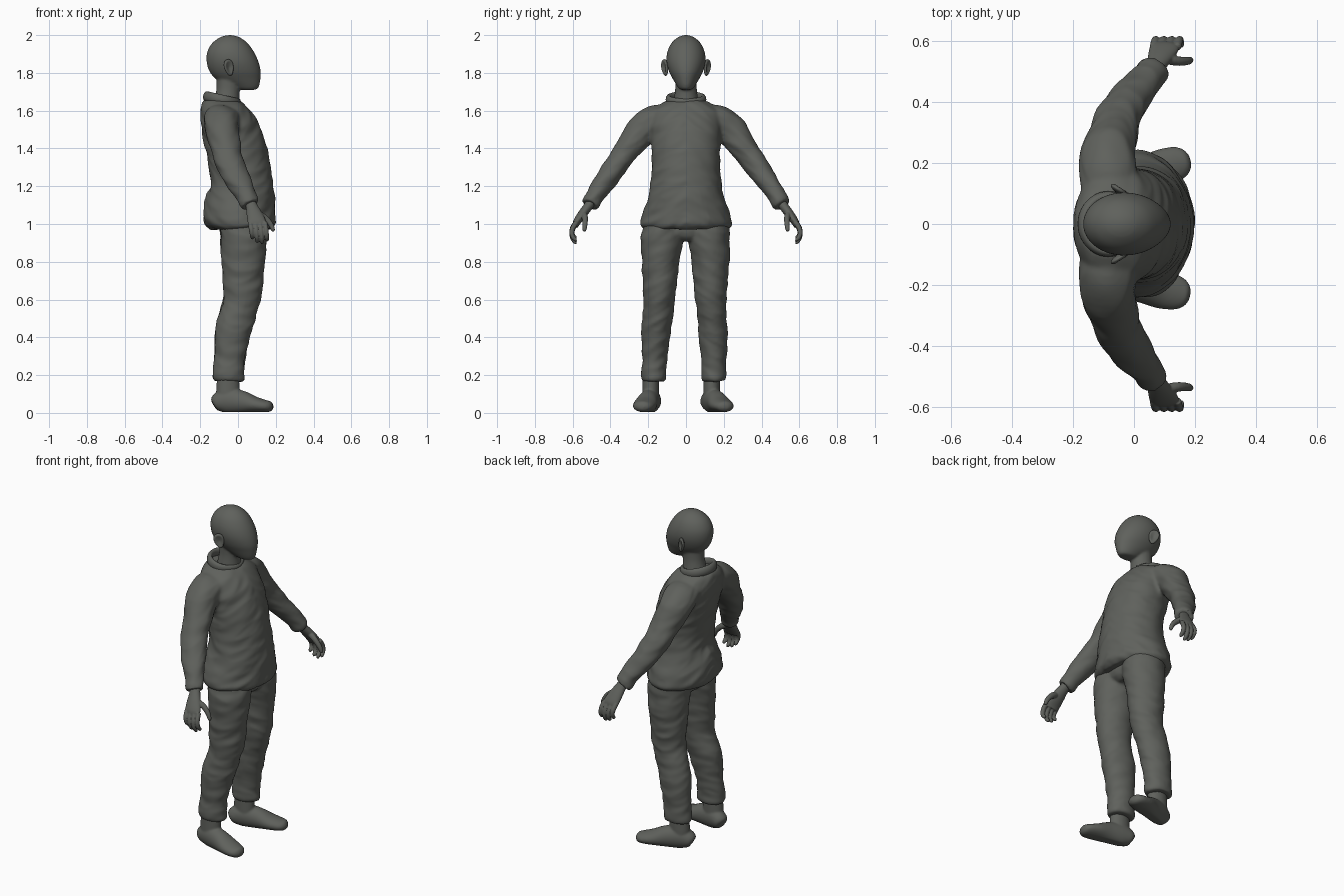
import bpy, bmesh, math
from mathutils import Vector, Matrix, noise

cube = bpy.data.objects.get("Cube")
if cube:
    bpy.data.objects.remove(cube, do_unlink=True)

grey = bpy.data.materials.new("warm_dark_grey")
grey.use_nodes = True
colour = (0.115, 0.12, 0.108, 1)
grey.diffuse_color = colour
shader = grey.node_tree.nodes["Principled BSDF"]
shader.inputs["Base Color"].default_value = colour
shader.inputs["Roughness"].default_value = 0.8

UP, FORWARD = Vector((0, 0, 1)), Vector((1, 0, 0))


def smooth_path(rows, steps):
    """Catmull-Rom through rows of (x, y, z, radius, radius)."""
    out = []
    last = len(rows) - 1
    for i in range(last):
        a, b = rows[max(i - 1, 0)], rows[i]
        c, d = rows[i + 1], rows[min(i + 2, last)]
        for s in range(steps):
            t = s / steps
            out.append([q + t / 2 * (r - p + t * (2 * p - 5 * q + 4 * r - e
                        + t * (3 * (q - r) + e - p))) for p, q, r, e in zip(a, b, c, d)])
    return out + [list(rows[last])]


def tube(bm, rows, level=False, ref=FORWARD, sides=32, steps=4):
    """Closed loft of ellipses; level keeps every ring horizontal."""
    path = smooth_path(rows, steps)
    centres = [Vector(p[:3]) for p in path]
    rings = []
    for i, p in enumerate(path):
        along = centres[min(i + 1, len(path) - 1)] - centres[max(i - 1, 0)]
        along = UP if level else along.normalized()
        u = (ref - along * ref.dot(along)).normalized()
        w = along.cross(u)
        ring = []
        for k in range(sides):
            a = math.tau * k / sides
            offset = u * math.cos(a) * p[3] + w * math.sin(a) * p[4]
            ring.append(bm.verts.new(centres[i] + offset))
        rings.append(ring)
    for lower, upper in zip(rings, rings[1:]):
        for k in range(sides):
            n = (k + 1) % sides
            bm.faces.new((lower[k], lower[n], upper[n], upper[k]))
    bm.faces.new(rings[0][::-1])
    bm.faces.new(rings[-1])


def finish(name, bm):
    bmesh.ops.recalc_face_normals(bm, faces=bm.faces)
    mesh = bpy.data.meshes.new(name)
    bm.to_mesh(mesh)
    bm.free()
    mesh.materials.append(grey)
    mesh.shade_smooth()
    obj = bpy.data.objects.new(name, mesh)
    bpy.context.collection.objects.link(obj)
    return obj


def fuse(obj, voxel, passes, crease=0.0):
    """Merge overlapping tubes into one skin, then push in cloth folds."""
    remesh = obj.modifiers.new("fuse", "REMESH")
    remesh.mode = "VOXEL"
    remesh.voxel_size = voxel
    soften = obj.modifiers.new("soften", "SMOOTH")
    soften.factor, soften.iterations = 0.5, passes
    graph = bpy.context.evaluated_depsgraph_get()
    mesh = bpy.data.meshes.new_from_object(obj.evaluated_get(graph))
    obj.modifiers.clear()
    obj.data = mesh
    if crease:
        shifts = []
        for v in mesh.vertices:
            x, y, z = v.co
            slant = Vector((x * 5, y * 5, z * 11 + abs(y) * 6))
            fold = noise.noise(slant) + 0.6 * noise.noise(slant * 2.3)
            ridge = 0.5 - abs(noise.noise(slant * 1.4 + UP * 7)) * 2
            shifts.append(v.normal * crease * (fold + 0.5 * ridge))
        for v, shift in zip(mesh.vertices, shifts):
            v.co += shift
    if not mesh.materials:
        mesh.materials.append(grey)
    mesh.shade_smooth()


def mirrored(rows, side):
    return [(r[0], r[1] * side, *r[2:]) for r in rows]


# Jumper: body and both sleeves, with cuffs
BODY = [(.015, 0, .972, .16, .225), (.01, 0, 1.0, .188, .243), (.006, 0, 1.06, .19, .23),
        (.015, 0, 1.15, .18, .2), (.02, 0, 1.22, .167, .186), (.003, 0, 1.35, .163, .18),
        (-.028, 0, 1.47, .163, .187), (-.057, 0, 1.57, .142, .19),
        (-.075, 0, 1.625, .12, .155), (-.085, 0, 1.655, .095, .105)]
SLEEVE = [(-.08, .1, 1.57, .09, .065), (-.085, .165, 1.55, .095, .08),
          (-.085, .23, 1.5, .09, .084), (-.065, .295, 1.415, .08, .074),
          (-.05, .35, 1.34, .074, .066), (0, .425, 1.23, .067, .058),
          (.045, .48, 1.15, .057, .048), (.058, .5, 1.12, .058, .05),
          (.068, .512, 1.1, .052, .045)]
bm = bmesh.new()
tube(bm, BODY, level=True, sides=48)
for side in (1, -1):
    tube(bm, mirrored(SLEEVE, side))
fuse(finish("jumper", bm), 0.009, 5, 0.0065)

# Collar: tilted ring, lower at the front
bm = bmesh.new()
for i in range(48):
    a = math.tau * i / 48
    for k in range(12):
        b = math.tau * k / 12
        r = 1 + 0.17 * math.cos(b)
        bm.verts.new((.087 * r * math.cos(a), .092 * r * math.sin(a), .026 * math.sin(b)))
bm.verts.ensure_lookup_table()
for i in range(48):
    for k in range(12):
        j, n = (i + 1) % 48, (k + 1) % 12
        bm.faces.new([bm.verts[p * 12 + q] for p, q in ((i, k), (j, k), (j, n), (i, n))])
tilt = Matrix.Translation((-.085, 0, 1.658)) @ Matrix.Rotation(math.radians(13), 4, "Y")
bmesh.ops.transform(bm, matrix=tilt, verts=bm.verts)
finish("collar", bm)

# Trousers: hips and two legs, leaning slightly to one side
LEG = [(.02, .11, 1.05, .12, .1), (.03, .121, .95, .125, .113), (.028, .132, .8, .113, .1),
       (.025, .136, .62, .1, .086), (-.008, .144, .5, .1, .079), (-.03, .152, .4, .092, .076),
       (-.045, .158, .28, .082, .066), (-.05, .16, .215, .083, .068),
       (-.05, .16, .185, .085, .066), (-.05, .16, .168, .076, .058)]
bm = bmesh.new()
tube(bm, [(.02, 0, .91, .08, .1), (.02, 0, .95, .115, .18), (.02, 0, 1.06, .12, .18)], level=True)
for side in (1, -1):
    rows = [(x, y * side - .013 * (1 - z), z, a, b) for x, y, z, a, b in LEG]
    tube(bm, rows, level=True)
fuse(finish("trousers", bm), 0.009, 4, 0.006)

# Feet: ankle plus a flat-soled foot turned outwards (distance, height, half height, half width)
FOOT = [(-.13, .05, .022, .022), (-.115, .056, .045, .043), (-.06, .065, .066, .051),
        (.02, .058, .06, .055), (.09, .044, .042, .062), (.145, .036, .032, .055),
        (.172, .034, .026, .038), (.184, .034, .01, .015)]
for label, heel, toe in (("left", .122, .212), ("right", -.177, -.234)):
    bm = bmesh.new()
    slope = (toe - heel) / .28
    tube(bm, [(d, heel + slope * (d + .1), z, h, w) for d, z, h, w in FOOT], ref=UP)
    ankle = heel + slope * .045
    tube(bm, [(-.05, ankle, .04, .06, .045), (-.053, ankle, .12, .062, .044),
              (-.052, ankle, .24, .055, .042)], level=True)
    for v in bm.verts:
        v.co.z = max(v.co.z, .004)
    fuse(finish(label + "_foot", bm), 0.006, 4)

# Hands: palm, four curled fingers and a thumb
PALM = [(.055, .49, 1.135, .032, .028), (.07, .513, 1.1, .03, .025),
        (.087, .55, 1.05, .042, .024), (.1, .578, 1.01, .048, .02), (.104, .586, .985, .04, .014)]
THUMB = [(.095, .545, 1.06, .018, .018), (.14, .535, 1.035, .017, .016),
         (.172, .535, 1.0, .014, .014), (.185, .538, .97, .011, .011), (.187, .539, .96, .005, .005)]
for label, side in (("left", 1), ("right", -1)):
    bm = bmesh.new()
    tube(bm, mirrored(PALM, side), sides=24)
    tube(bm, mirrored(THUMB, side), sides=12)
    for i, reach in enumerate((.075, .092, .098, .085)):
        x = .064 + .026 * i
        finger = [(x, .58, 1.01, .013, .014),
                  (x + .006, .602, 1.01 - reach * .45, .0135, .0135),
                  (x + .01, .602, 1.01 - reach * .85, .012, .012),
                  (x + .012, .585, 1.01 - reach * 1.1, .01, .01),
                  (x + .012, .58, 1.01 - reach * 1.13, .005, .005)]
        tube(bm, mirrored(finger, side), sides=12)
    fuse(finish(label + "_hand", bm), 0.0035, 3)

# Head: featureless egg with a flat jaw, on a short neck
HEAD = [(.055, 0, 1.71, .03, .022), (.045, 0, 1.716, .058, .036), (.03, 0, 1.735, .083, .05),
        (.0, 0, 1.77, .119, .071), (-.016, 0, 1.81, .136, .091), (-.029, 0, 1.86, .137, .103),
        (-.039, 0, 1.91, .124, .099), (-.043, 0, 1.955, .096, .079),
        (-.043, 0, 1.985, .058, .048), (-.043, 0, 1.997, .026, .022), (-.043, 0, 2.0, .004, .004)]
NECK = [(-.06, 0, 1.58, .075, .075), (-.058, 0, 1.66, .066, .064),
        (-.052, 0, 1.72, .062, .057), (-.045, 0, 1.8, .07, .06)]
bm = bmesh.new()
tube(bm, HEAD, level=True, sides=48)
tube(bm, NECK, level=True)
fuse(finish("head_and_neck", bm), 0.007, 3)

# Ears: cupped discs, hollowed on the front-facing side
for label, side in (("left", 1), ("right", -1)):
    bm = bmesh.new()
    bmesh.ops.create_uvsphere(bm, u_segments=32, v_segments=20, radius=1)
    for v in bm.verts:
        spread = math.hypot(v.co.x, v.co.z)
        if v.co.y > 0 and spread < .75:
            v.co.y -= 1.1 * (1 - spread / .75) ** .7
        v.co.x *= 1 + .25 * v.co.z
    place = (Matrix.Translation((-.048, .112 * side, 1.828))
             @ Matrix.Diagonal((1, side, 1, 1))
             @ Matrix.Rotation(math.radians(-32), 4, "Z")
             @ Matrix.Rotation(math.radians(-14), 4, "Y")
             @ Matrix.Diagonal((.028, .013, .045, 1)))
    bmesh.ops.transform(bm, matrix=place, verts=bm.verts)
    finish(label + "_ear", bm)
